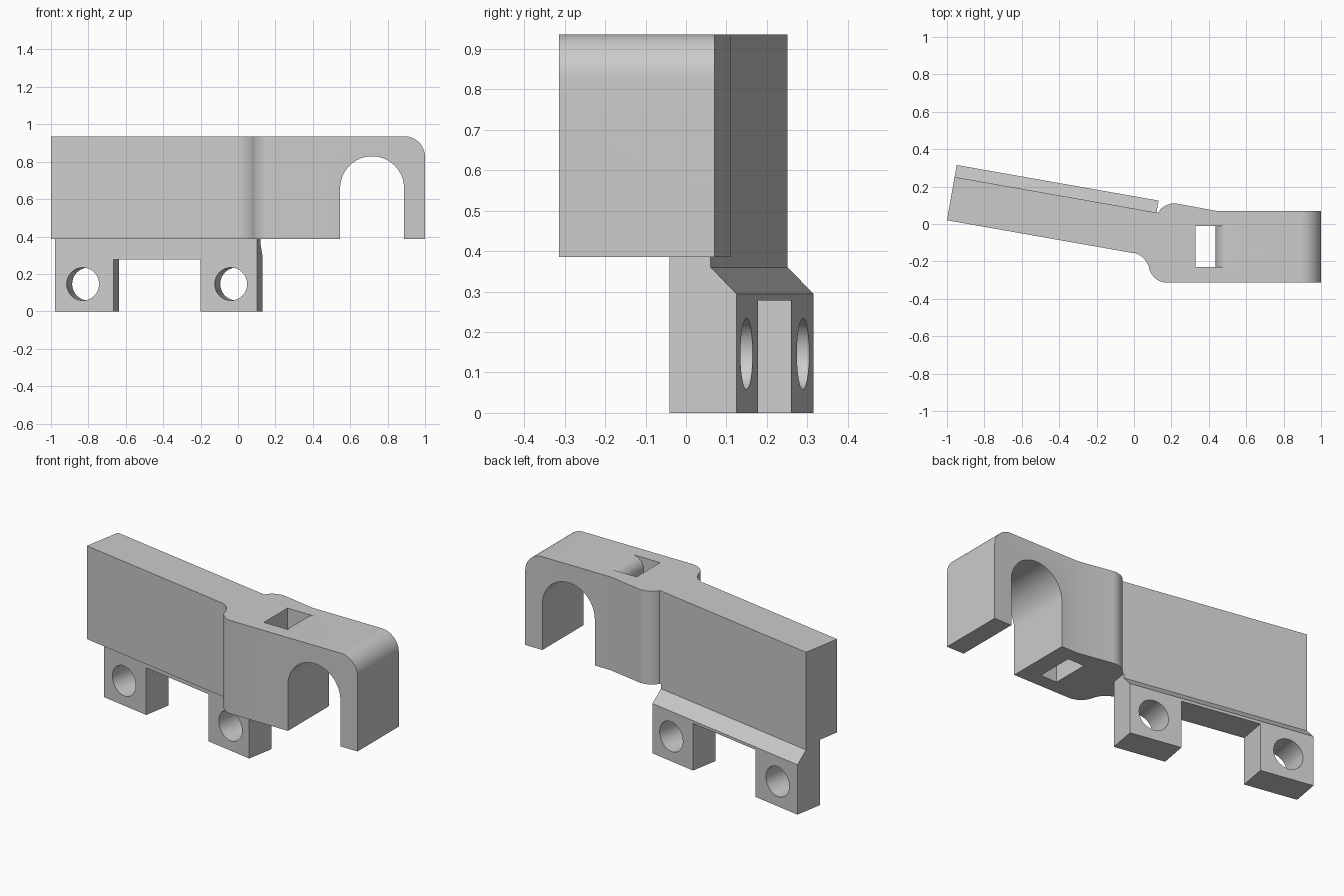
import bpy
import bmesh
import math
from mathutils import Matrix, Vector

cube = bpy.data.objects.get("Cube")
if cube:
    bpy.data.objects.remove(cube, do_unlink=True)

grey = bpy.data.materials.new("light grey plastic")
grey.use_nodes = True
colour = (0.6, 0.6, 0.6, 1)
grey.diffuse_color = colour
grey.node_tree.nodes["Principled BSDF"].inputs["Base Color"].default_value = colour

TOP, BASE = 0.936, 0.386       # height range of the upper body
TILT = math.radians(10)
ARM_LENGTH, ARM_DEPTH = 1.106, 0.235

# Arm frame: u runs along the tilted arm, v runs towards its back
arm_frame = Matrix.Translation((-1, 0.02, 0)) @ Matrix.Rotation(-TILT, 4, "Z")


def arm_point(u, v):
    return (arm_frame @ Vector((u, v, 0))).xy


def arc(cx, cy, r, start, end, steps=16):
    angles = [math.radians(start + (end - start) * i / steps) for i in range(steps + 1)]
    return [(cx + r * math.cos(a), cy + r * math.sin(a)) for a in angles]


def prism(name, profile, place, near, far):
    """Extrude a closed 2D profile between two depths."""
    bm = bmesh.new()
    face = bm.faces.new([bm.verts.new(place(p[0], p[1], near)) for p in profile])
    moved = bmesh.ops.extrude_face_region(bm, geom=[face])["geom"]
    shift = Vector(place(0, 0, far)) - Vector(place(0, 0, near))
    bmesh.ops.translate(bm, vec=shift, verts=[g for g in moved if isinstance(g, bmesh.types.BMVert)])
    bmesh.ops.recalc_face_normals(bm, faces=bm.faces)
    mesh = bpy.data.meshes.new(name)
    bm.to_mesh(mesh)
    bm.free()
    mesh.materials.append(grey)
    obj = bpy.data.objects.new(name, mesh)
    bpy.context.collection.objects.link(obj)
    return obj


def plan(x, y, z):
    return (x, y, z)


def elevation(x, z, y):
    return (x, y, z)


def section(v, z, u):
    return (u, v, z)


def activate(obj):
    bpy.ops.object.select_all(action="DESELECT")
    obj.select_set(True)
    bpy.context.view_layer.objects.active = obj


def combine(obj, cutter, operation):
    activate(obj)
    mod = obj.modifiers.new("shape", "BOOLEAN")
    mod.operation, mod.solver, mod.object = operation, "EXACT", cutter
    bpy.ops.object.modifier_apply(modifier=mod.name)
    bpy.data.objects.remove(cutter, do_unlink=True)


# Upper body outline: tilted arm, S-shaped step, straight block, rear bulge
outline = [arm_point(0, 0), arm_point(1.0, 0)]
outline += arc(-0.03, -0.265, 0.115, 74, 14, 10)
outline += arc(0.178, -0.214, 0.1, 194, 270, 10)
outline += [(1, -0.314), (1, 0.07), (0.44, 0.07)]
outline += arc(0.215, 0.01, 0.1, 80, 149, 10)
outline += [arm_point(ARM_LENGTH, ARM_DEPTH), arm_point(0, ARM_DEPTH)]
body = prism("upper_body", outline, plan, BASE, TOP)

# Front silhouette with rounded corner and arched opening
front = [(-1.2, BASE - 0.1), (-1.2, TOP + 0.1), (0.8, TOP + 0.1), (0.8, TOP)]
front += arc(0.89, TOP - 0.11, 0.11, 90, 0)
front += [(1, BASE - 0.1), (0.888, BASE - 0.1)]
front += arc(0.717, 0.658, 0.171, 0, 180, 32)
front += [(0.546, BASE - 0.1)]
combine(body, prism("silhouette_cutter", front, elevation, -0.6, 0.6), "INTERSECT")

# Vertical slot with a rounded lip
slot = [(0.33, 0.2), (0.437, 0.2)]
slot += arc(0.507, TOP - 0.07, 0.07, 180, 90, 10)
slot += [(0.507, 1.1), (0.33, 1.1)]
combine(body, prism("slot_cutter", slot, elevation, -0.23, -0.01), "DIFFERENCE")

# Hinge bracket with a bevelled rear ledge
ledge = [(0.131, 0), (0.3, 0), (0.3, 0.294), (ARM_DEPTH, 0.36), (ARM_DEPTH, BASE), (0.131, BASE)]
bracket = prism("hinge_bracket", ledge, section, 0, 1.096)

# Gap between the lugs, then a pin hole through each lug
gap = [(0.317, -0.1), (0.789, -0.1), (0.789, 0.278), (0.317, 0.278)]
combine(bracket, prism("gap_cutter", gap, elevation, 0, 0.5), "DIFFERENCE")
for u in (0.15, 0.954):
    hole = arc(u, 0.146, 0.088, 0, 348.75, 31)
    combine(bracket, prism("hole_cutter", hole, elevation, 0, 0.5), "DIFFERENCE")
bracket.matrix_world = arm_frame

for obj in (body, bracket):
    activate(obj)
    bpy.ops.object.shade_smooth_by_angle(angle=math.radians(30))
